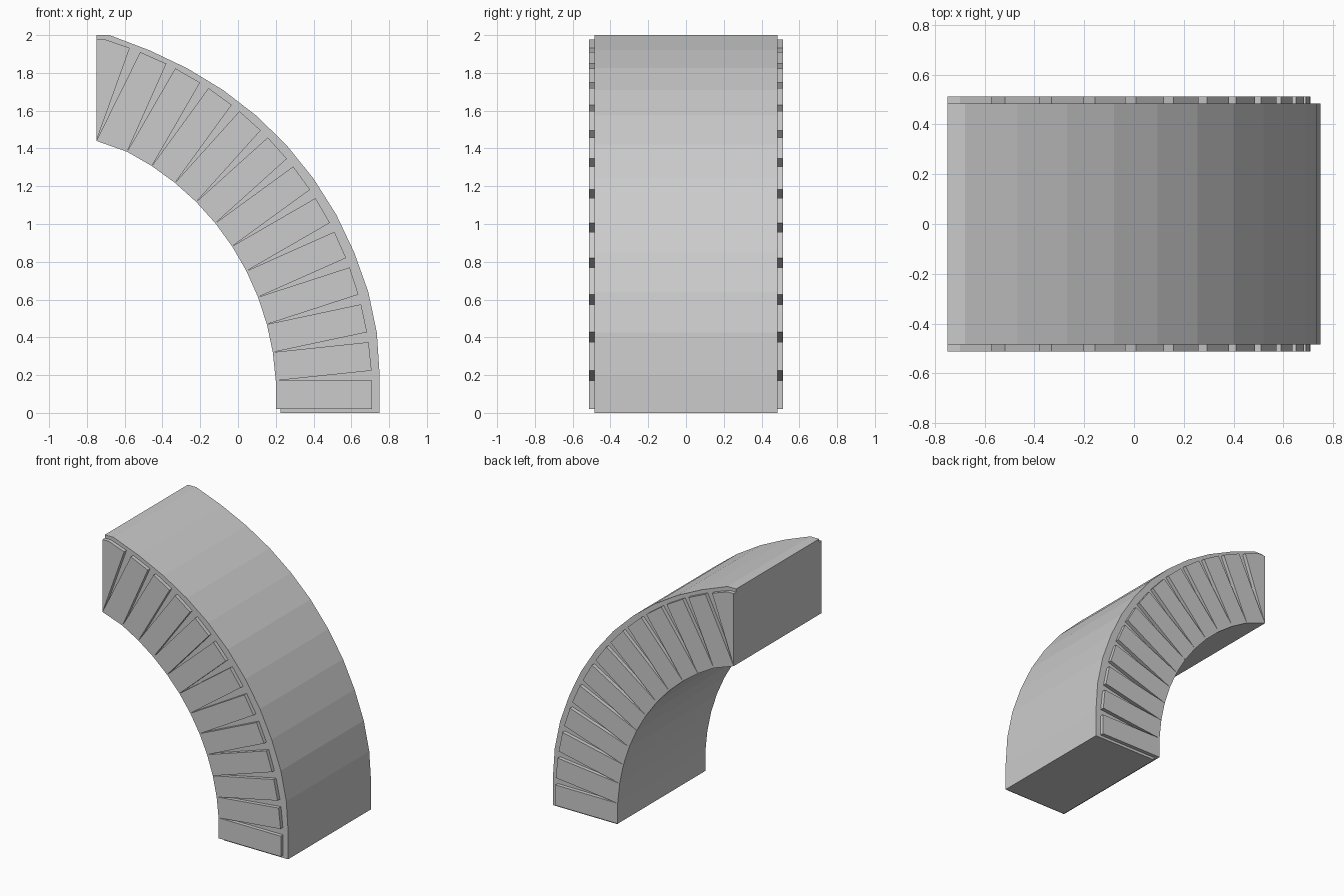
import bpy
import bmesh
from math import radians, tan
from mathutils import Matrix, Vector

default_cube = bpy.data.objects.get("Cube")
if default_cube:
    bpy.data.objects.remove(default_cube, do_unlink=True)

stone = bpy.data.materials.new("grey stone")
stone.use_nodes = True
stone.diffuse_color = (0.6, 0.6, 0.6, 1)
stone.node_tree.nodes["Principled BSDF"].inputs["Base Color"].default_value = stone.diffuse_color

CORE_HALF = 0.485    # half depth of the curved core
BLOCK_HALF = 0.513   # half depth including the raised side blocks
CENTRE = Vector((-1.243, 0.095))
STEP = 6             # degrees between neighbouring blocks
INNER_RADIUS = 1.443
BLOCK_LENGTH = 0.51
BLOCK_COUNT = 12
HALF_WIDTH = INNER_RADIUS * tan(radians(STEP / 2))
CROWN = Vector((-0.75, 1.44))


def extrude_profile(name, profile, y_front, y_back):
    """Extrude an x-z outline along y into a closed solid."""
    bm = bmesh.new()
    outline = [bm.verts.new((x, y_front, z)) for x, z in profile]
    face = bm.faces.new(outline)
    result = bmesh.ops.extrude_face_region(bm, geom=[face])
    moved = [v for v in result["geom"] if isinstance(v, bmesh.types.BMVert)]
    bmesh.ops.translate(bm, verts=moved, vec=(0, y_back - y_front, 0))
    bmesh.ops.recalc_face_normals(bm, faces=bm.faces)
    mesh = bpy.data.meshes.new(name)
    bm.to_mesh(mesh)
    bm.free()
    mesh.materials.append(stone)
    obj = bpy.data.objects.new(name, mesh)
    bpy.context.collection.objects.link(obj)
    return obj


def fan_point(index, radius, offset):
    """Point at a radius and sideways offset within one step of the fan."""
    turn = Matrix.Rotation(radians(STEP * index), 2)
    return CENTRE + turn @ Vector((radius, offset))


# Rectangular blocks fanned about the arch centre, with a clipped crown block
blocks = []
for i in range(BLOCK_COUNT):
    blocks.append([
        fan_point(i, INNER_RADIUS, -HALF_WIDTH),
        fan_point(i, INNER_RADIUS + BLOCK_LENGTH, -HALF_WIDTH),
        fan_point(i, INNER_RADIUS + BLOCK_LENGTH, HALF_WIDTH),
        fan_point(i, INNER_RADIUS, HALF_WIDTH)])
blocks[-1][-1] = CROWN
blocks.append([CROWN, Vector((-0.573, 1.932)),
               Vector((-0.7, 1.976)), Vector((-0.75, 1.976))])

for side, sign in (("front", -1), ("back", 1)):
    for number, profile in enumerate(blocks, 1):
        extrude_profile(f"{side}_block_{number}", profile,
                        sign * CORE_HALF, sign * BLOCK_HALF)

# Curved core: underside flush with the block ends, outer arc from foot to crown
underside = [Vector((0.225, 0)), Vector((0.225, 0.02))]
underside += [block[0] for block in blocks]
outer = [Vector(p) for p in (
    (0.75, 0), (0.75, 0.2), (0.735, 0.425), (0.69, 0.64), (0.615, 0.85),
    (0.52, 1.05), (0.4, 1.24), (0.255, 1.42), (0.095, 1.575),
    (-0.08, 1.71), (-0.27, 1.825), (-0.47, 1.92), (-0.68, 2), (-0.75, 2))]
extrude_profile("arch_core", underside + outer[::-1], -CORE_HALF, CORE_HALF)
